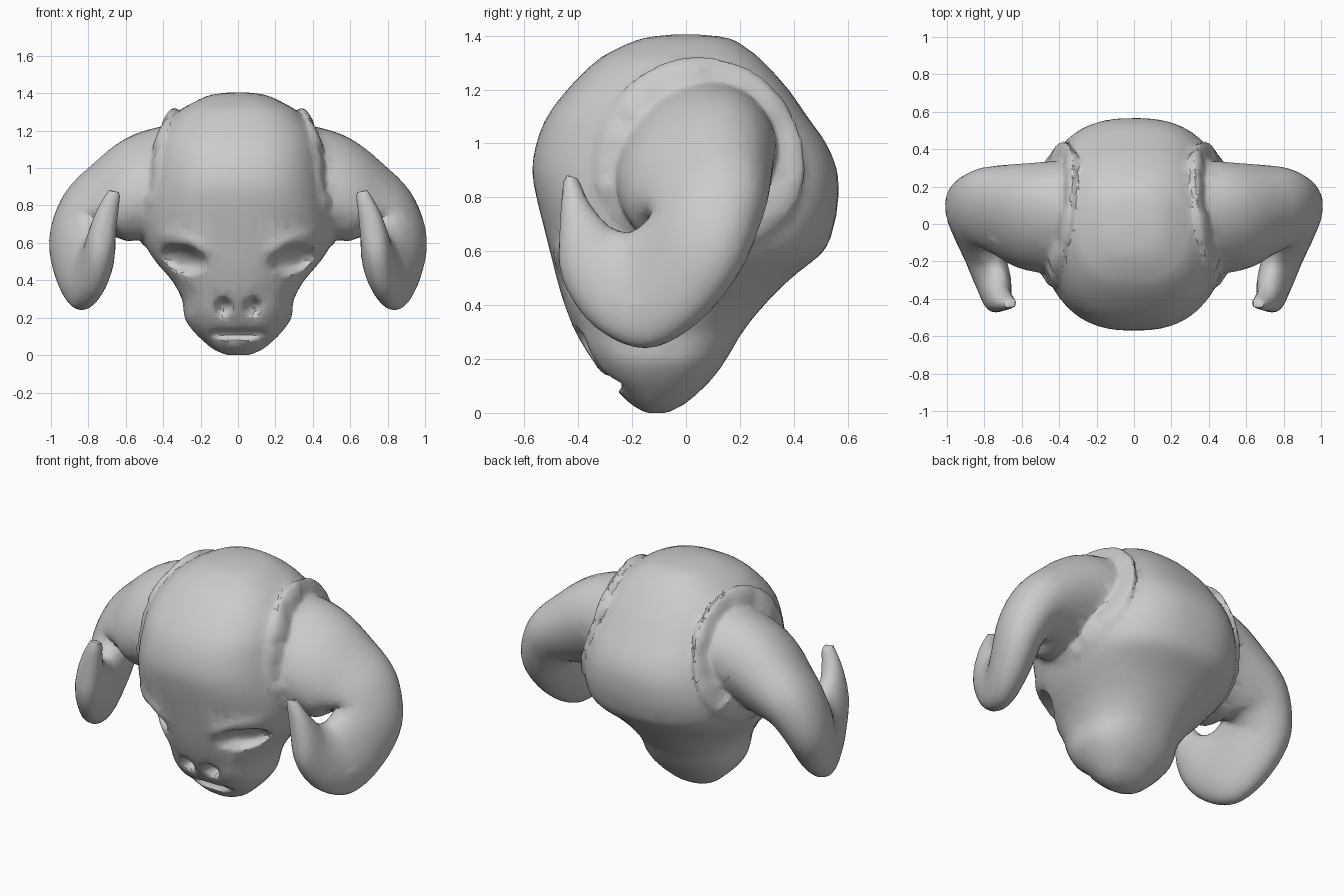
import bpy, bmesh, math, random
from mathutils import Vector
from mathutils.bvhtree import BVHTree

if "Cube" in bpy.data.objects:
    bpy.data.objects.remove(bpy.data.objects["Cube"])

random.seed(4)


def smooth_rows(rows, n):
    """Catmull-Rom interpolation of equal-length number rows."""
    out = []
    for i in range(len(rows) - 1):
        a, b, c, d = (rows[min(max(i + k, 0), len(rows) - 1)] for k in (-1, 0, 1, 2))
        for s in range(n):
            t = s / n
            out.append([0.5 * (2 * q + (r - p) * t + (2 * p - 5 * q + 4 * r - u) * t * t
                               + (3 * q - p - 3 * r + u) * t ** 3)
                        for p, q, r, u in zip(a, b, c, d)])
    out.append(list(rows[-1]))
    return out


def loft(name, rings, closed=False):
    bm = bmesh.new()
    loops = [[bm.verts.new(p) for p in ring] for ring in rings]
    n = len(loops[0])
    pairs = list(zip(loops, loops[1:]))
    if closed:
        pairs.append((loops[-1], loops[0]))
    else:
        bm.faces.new(loops[0])
        bm.faces.new(loops[-1])
    for a, b in pairs:
        for i in range(n):
            j = (i + 1) % n
            bm.faces.new((a[i], a[j], b[j], b[i]))
    bmesh.ops.recalc_face_normals(bm, faces=bm.faces)
    me = bpy.data.meshes.new(name)
    bm.to_mesh(me)
    bm.free()
    ob = bpy.data.objects.new(name, me)
    bpy.context.collection.objects.link(ob)
    return ob


def spow(v, e):
    return math.copysign(abs(v) ** e, v)


# Skull: horizontal slices (z, front y, back y, half width)
slices = [(0, -.15, -.07, .06), (.03, -.2, -.01, .13), (.07, -.245, .04, .18),
          (.13, -.30, .1, .24), (.2, -.35, .15, .285), (.3, -.41, .21, .3),
          (.4, -.45, .29, .355), (.5, -.48, .39, .44), (.6, -.505, .51, .5),
          (.7, -.53, .55, .515), (.8, -.555, .565, .50), (.9, -.57, .56, .48),
          (1.0, -.555, .52, .46), (1.1, -.515, .45, .44), (1.2, -.44, .38, .40),
          (1.3, -.34, .29, .32), (1.35, -.26, .23, .24), (1.39, -.16, .16, .15),
          (1.405, -.04, .04, .04)]
rings = []
for z, yf, yb, w in smooth_rows(slices, 5):
    cy, h = (yf + yb) / 2, (yb - yf) / 2
    e = .9 - .1 * min(max((z - .5) / .3, 0), 1)     # squarer towards the crown
    rings.append([(w * spow(math.cos(2 * math.pi * k / 96), e),
                   cy + h * spow(math.sin(2 * math.pi * k / 96), e), z) for k in range(96)])
skull = loft("ram_head", rings)

# Face features pressed into the front: x, z, half width, half height, tilt, depth
features = [(.08, .26, .045, .05, .3, .07), (0, .115, .16, .03, 0, .05),
            (.29, .515, .125, .075, .35, .10),
            (.29, .60, .17, .06, .35, -.02), (.2, .2, .1, .12, 0, -.015)]
for v in skull.data.vertices:
    if v.co.y > -.03:
        continue
    shift = 0
    for x, z, a, b, tilt, depth in features:
        dx, dz = abs(v.co.x) - x, v.co.z - z
        p = (dx * math.cos(tilt) + dz * math.sin(tilt)) / a
        q = (dz * math.cos(tilt) - dx * math.sin(tilt)) / b
        d = p * p + q * q
        if d < 1:
            shift += depth * (1 - d * d)
    v.co.y += shift

tree = BVHTree.FromPolygons([v.co for v in skull.data.vertices],
                            [tuple(p.vertices) for p in skull.data.polygons])

# Horn: outer edge point, inner edge point, half thickness
horn_rows = [(.30, .28, 1.14, .30, -.22, .76, .27), (.50, .29, 1.10, .50, -.21, .71, .25),
             (.70, .29, .97, .62, -.18, .68, .21), (.87, .28, .80, .69, -.15, .71, .17),
             (.95, .20, .55, .75, -.12, .73, .14), (.915, .04, .34, .755, -.15, .70, .12),
             (.85, -.15, .24, .74, -.21, .67, .10), (.785, -.34, .32, .72, -.28, .69, .09),
             (.74, -.46, .50, .72, -.33, .74, .075), (.70, -.465, .70, .70, -.37, .80, .06),
             (.65, -.45, .88, .67, -.40, .87, .035)]
rows = smooth_rows(horn_rows, 5)
mids = [(Vector(r[:3]) + Vector(r[3:6])) / 2 for r in rows]
horn_rings = []
for i, r in enumerate(rows):
    major = (Vector(r[:3]) - Vector(r[3:6])) / 2
    tangent = mids[min(i + 1, len(mids) - 1)] - mids[max(i - 1, 0)]
    minor = tangent.cross(major).normalized() * r[6]
    horn_rings.append([mids[i] + major * math.cos(2 * math.pi * k / 32)
                       + minor * spow(math.sin(2 * math.pi * k / 32), .9) for k in range(32)])

# Rough collar of skin laid over the skull around each horn root
collar_rings = []
for i in range(60):
    a = 2 * math.pi * i / 60
    y = .05 + .32 * math.cos(a)
    z = .91 + (.34 if math.sin(a) > 0 else .26) * math.sin(a)
    hit = tree.ray_cast(Vector((2, y, z)), Vector((-1, 0, 0)))[0]
    c = Vector((hit.x - .005 if hit else .33, y, z))
    radial = Vector((-.25, math.cos(a), math.sin(a)))
    size = random.uniform(.02, .042)
    collar_rings.append([c + radial * .075 * math.cos(t) + Vector((size * math.sin(t), 0, 0))
                         for t in (2 * math.pi * k / 10 for k in range(10))])

parts = [skull]
for side, s in (("right", 1), ("left", -1)):
    for name, part, closed in (("horn", horn_rings, False), ("horn_collar", collar_rings, True)):
        parts.append(loft(f"{name}_{side}",
                          [[(s * p[0], p[1], p[2]) for p in ring] for ring in part], closed))

# Fuse all parts into one sculpted skin, then thin it to coarse facets
bpy.ops.object.select_all(action='DESELECT')
for ob in parts:
    ob.select_set(True)
bpy.context.view_layer.objects.active = skull
bpy.ops.object.join()
remesh = skull.modifiers.new("fuse", 'REMESH')
remesh.mode = 'VOXEL'
remesh.voxel_size = .013
soften = skull.modifiers.new("soften", 'SMOOTH')
soften.factor, soften.iterations = .5, 3
thin = skull.modifiers.new("facets", 'DECIMATE')
thin.ratio = .08
for m in ("fuse", "soften", "facets"):
    bpy.ops.object.modifier_apply(modifier=m)
bpy.ops.object.shade_smooth_by_angle(angle=math.radians(30))
